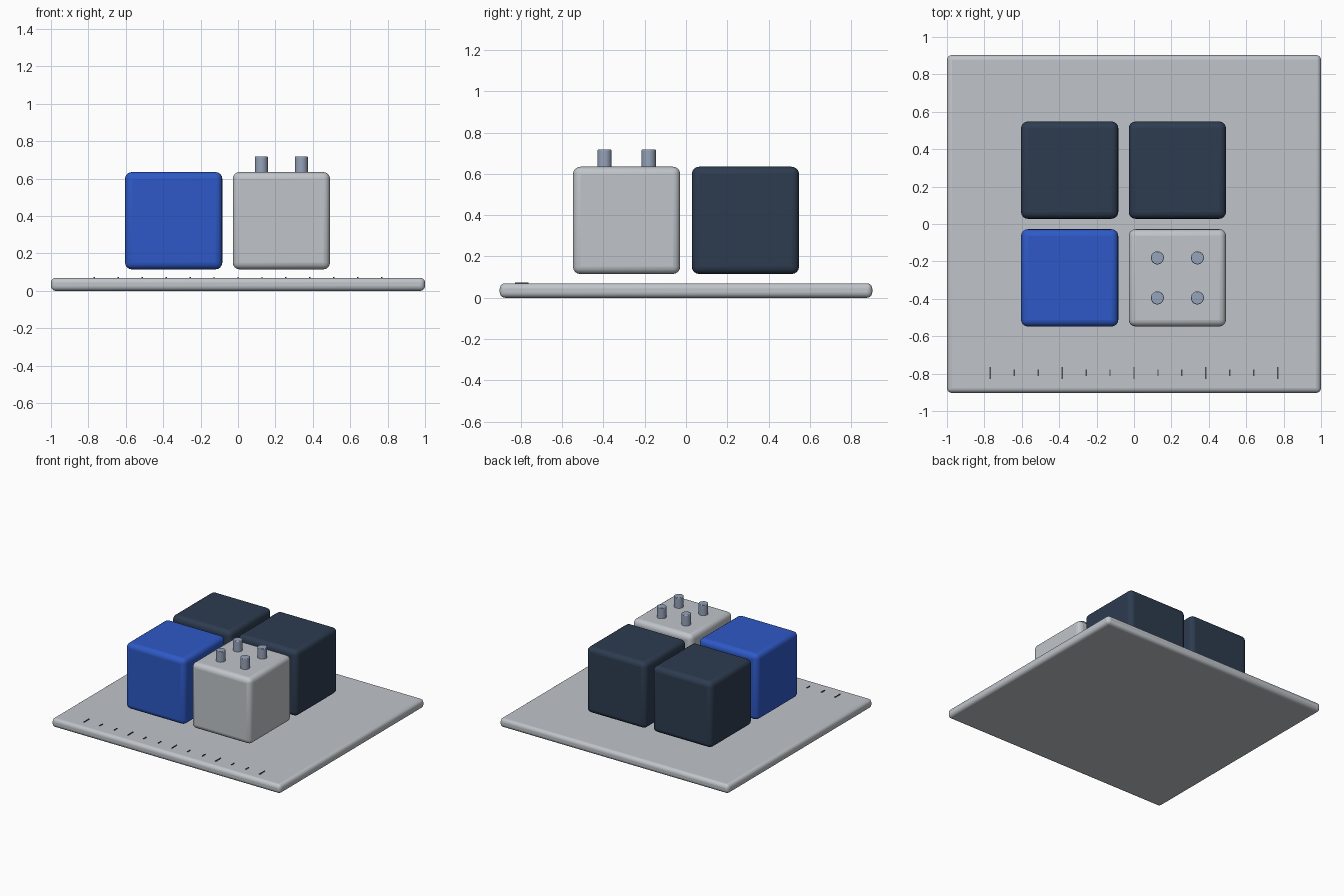
import bpy, math

if "Cube" in bpy.data.objects:
    bpy.data.objects.remove(bpy.data.objects["Cube"])


def material(name, rgb):
    # sRGB 0-255 to linear
    lin = [((c / 255 + 0.055) / 1.055) ** 2.4 for c in rgb]
    m = bpy.data.materials.new(name)
    m.diffuse_color = (*lin, 1)
    m.use_nodes = True
    m.node_tree.nodes["Principled BSDF"].inputs["Base Color"].default_value = m.diffuse_color
    return m


light_grey = material("light grey", (192, 197, 202))
blue = material("blue", (46, 89, 199))
navy = material("dark navy", (45, 60, 80))
steel = material("steel blue", (150, 163, 186))
dark = material("dark grey", (75, 80, 88))


def finish(ob, name, mat, bevel=0, segments=4):
    ob.name = name
    ob.data.materials.append(mat)
    if bevel:
        b = ob.modifiers.new("rounded edges", 'BEVEL')
        b.width, b.segments = bevel, segments
        b.limit_method = 'ANGLE'
    bpy.ops.object.shade_smooth_by_angle(angle=math.radians(35))


def box(name, centre, size, mat, bevel=0, segments=4):
    bpy.ops.mesh.primitive_cube_add(size=1, location=centre)
    ob = bpy.context.object
    ob.scale = size
    bpy.ops.object.transform_apply(location=False, rotation=False, scale=True)
    finish(ob, name, mat, bevel, segments)


# Base plate with rounded rim
box("base_plate", (0, 0, 0.035), (2, 1.806, 0.07), light_grey, 0.026)

# Four floating rounded cubes in a 2 x 2 grid
CX, CY, S = (-0.344, 0.232), 0.288, 0.52
for name, x, y, mat in (("front_left_cube", CX[0], -CY, blue),
                        ("front_right_cube", CX[1], -CY, light_grey),
                        ("back_left_cube", CX[0], CY, navy),
                        ("back_right_cube", CX[1], CY, navy)):
    box(name, (x, y, 0.375), (S, S, S), mat, 0.036)

# Pegs on the front right cube
for sx in (-1, 1):
    for sy in (-1, 1):
        bpy.ops.mesh.primitive_cylinder_add(
            vertices=24, radius=0.035, depth=0.1,
            location=(CX[1] + sx * 0.107, -CY + sy * 0.107, 0.668))
        finish(bpy.context.object, "peg", steel, 0.004, 2)

# Scale marks along the front edge, every third one longer
for i in range(13):
    length = 0.064 if i % 3 == 0 else 0.034
    box("scale_mark", (-0.768 + i * 0.128, -0.796, 0.0715),
        (0.007, length, 0.007), dark)
